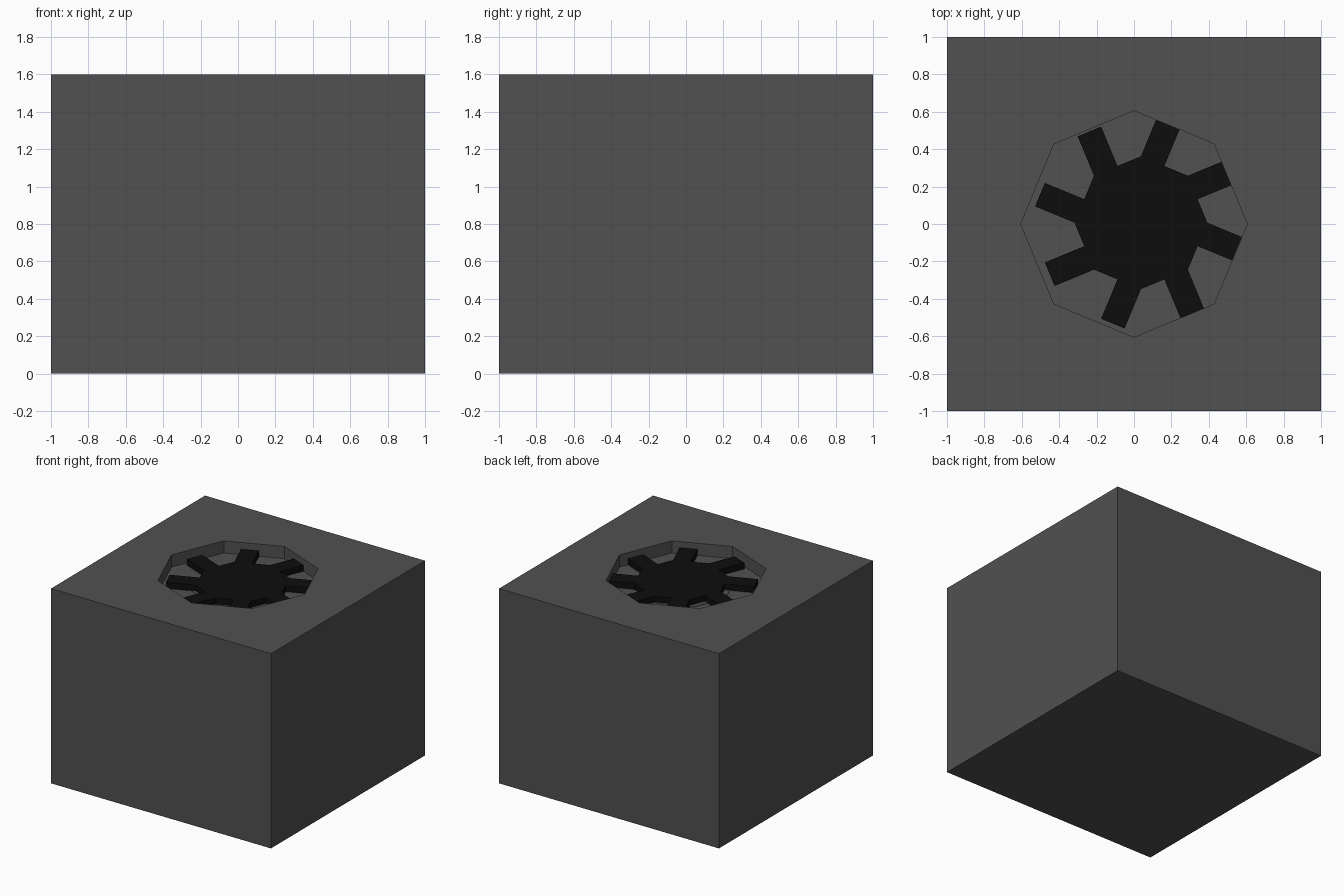
import bpy, bmesh, math

if "Cube" in bpy.data.objects:
    bpy.data.objects.remove(bpy.data.objects["Cube"])


def material(name, value):
    m = bpy.data.materials.new(name)
    m.diffuse_color = (value, value, value, 1)
    m.use_nodes = True
    m.node_tree.nodes["Principled BSDF"].inputs["Base Color"].default_value = m.diffuse_color
    return m


def prism(name, outline, z0, z1, mat):
    """Extrude a closed outline (list of xy points) from z0 to z1."""
    bm = bmesh.new()
    face = bm.faces.new([bm.verts.new((x, y, z0)) for x, y in outline])
    ext = bmesh.ops.extrude_face_region(bm, geom=[face])
    for v in ext["geom"]:
        if isinstance(v, bmesh.types.BMVert):
            v.co.z = z1
    bmesh.ops.recalc_face_normals(bm, faces=bm.faces)
    me = bpy.data.meshes.new(name)
    bm.to_mesh(me)
    bm.free()
    me.materials.append(mat)
    ob = bpy.data.objects.new(name, me)
    bpy.context.collection.objects.link(ob)
    return ob


def octagon(r):
    return [(r * math.cos(k * math.pi / 4), r * math.sin(k * math.pi / 4))
            for k in range(8)]


grey = material("dark grey", 0.082)
black = material("near black", 0.004)

# block with an octagonal recess in the top
block = prism("block", [(-1, -1), (1, -1), (1, 1), (-1, 1)], 0, 1.6, grey)
cutter = prism("recess_cutter", octagon(0.605), 1.5, 1.8, grey)
cutter.hide_render = True
cutter.hide_viewport = True
cut = block.modifiers.new("recess", "BOOLEAN")
cut.operation = "DIFFERENCE"
cut.solver = "EXACT"
cut.object = cutter

# thin seat on the recess floor, under the gear
prism("gear_seat", octagon(0.36), 1.49, 1.503, grey)

# off-centre gear: an octagon with a tooth on half of every side
CX, CY, R, TIP = 0.037, 0.007, 0.355, 0.556
apothem = R * math.cos(math.pi / 8)
half = R * math.sin(math.pi / 8)
outline = []
for k in range(8):
    a = math.pi / 8 + k * math.pi / 4
    c, s = math.cos(a), math.sin(a)
    for along, side in ((apothem, -half), (apothem, 0), (TIP, 0),
                        (TIP, half)):
        outline.append((CX + along * c - side * s, CY + along * s + side * c))
prism("gear", outline, 1.5, 1.55, black)
